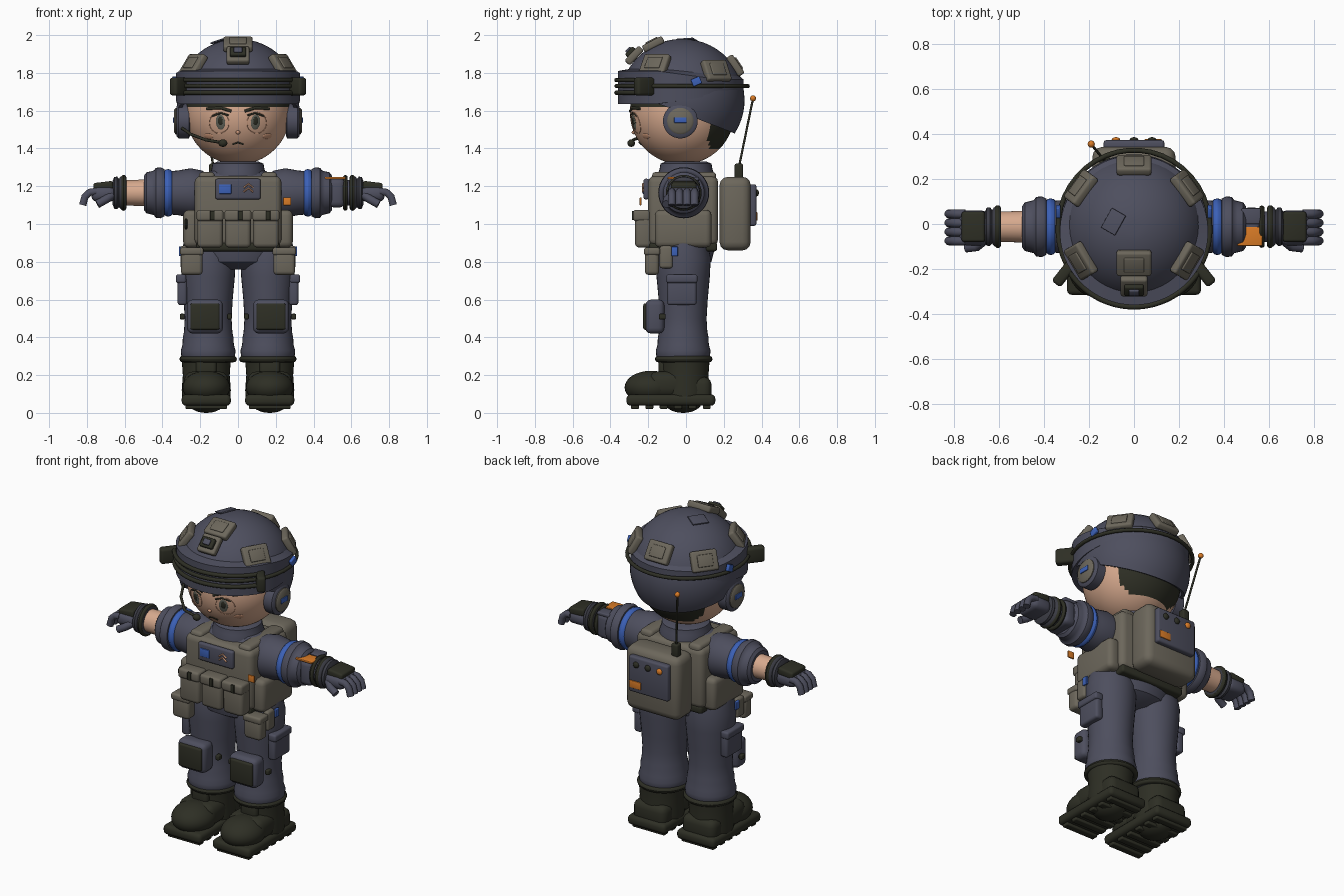
import bpy, bmesh, math
from mathutils import Vector, Matrix, Euler

if "Cube" in bpy.data.objects:
    bpy.data.objects.remove(bpy.data.objects["Cube"])

COLOURS = {"navy": (.075, .077, .112), "tan": (.15, .135, .105), "dark": (.027, .028, .018),
           "skin": (.68, .40, .27), "blue": (.045, .12, .48), "orange": (.70, .20, .02),
           "iris": (.12, .125, .10), "blush": (.60, .31, .19), "charcoal": (.045, .046, .06)}
M = {}
for n, c in COLOURS.items():
    m = M[n] = bpy.data.materials.new(n)
    m.use_nodes = True
    m.diffuse_color = (*c, 1)
    bsdf = m.node_tree.nodes["Principled BSDF"]
    bsdf.inputs["Base Color"].default_value = (*c, 1)
    bsdf.inputs["Roughness"].default_value = .8
parts = []


def finish(bm, name, mat, place=None):
    bmesh.ops.recalc_face_normals(bm, faces=bm.faces)
    if place:
        bm.transform(place)
    me = bpy.data.meshes.new(name)
    bm.to_mesh(me)
    bm.free()
    ob = bpy.data.objects.new(name, me)
    bpy.context.collection.objects.link(ob)
    me.materials.append(M[mat])
    parts.append(ob)
    return ob


def box(name, at, size, mat, bevel=.015, rot=None):
    bm = bmesh.new()
    bmesh.ops.create_cube(bm, size=1)
    bm.transform(Matrix.Diagonal((*size, 1)))
    bevel = min(bevel, min(size) * .45)
    bmesh.ops.bevel(bm, geom=bm.edges[:], offset=bevel, segments=3, profile=.5, affect='EDGES')
    r = rot.to_matrix().to_4x4() if rot else Matrix()
    return finish(bm, name, mat, Matrix.Translation(at) @ r)


def ball(name, at, size, mat, rot=None, seg=32):
    bm = bmesh.new()
    bmesh.ops.create_uvsphere(bm, u_segments=seg, v_segments=seg // 2, radius=1)
    bm.transform(Matrix.Diagonal((*size, 1)))
    r = rot.to_matrix().to_4x4() if rot else Matrix()
    return finish(bm, name, mat, Matrix.Translation(at) @ r)


def lathe(name, profile, at, mat, axis='Z', flip=1, scale=(1, 1), seg=36):
    """Turn (height, radius) pairs round an axis through the point at."""
    bm = bmesh.new()
    rings = []
    for h, r in profile:
        ring = []
        for i in range(seg):
            a = math.tau * i / seg
            u, v = r * scale[0] * math.cos(a), r * scale[1] * math.sin(a)
            ring.append(bm.verts.new((u, v, h) if axis == 'Z' else (h * flip, u, v)))
        rings.append(ring)
    for a, b in zip(rings, rings[1:]):
        for i in range(seg):
            bm.faces.new((a[i - 1], a[i], b[i], b[i - 1]))
    bm.faces.new(rings[0])
    bm.faces.new(rings[-1])
    return finish(bm, name, mat, Matrix.Translation(at))


def ring(name, at, R, r, mat, axis='Z', scale=(1, 1)):
    steps = [math.tau * i / 12 for i in range(13)]
    return lathe(name, [(r * math.sin(a), R + r * math.cos(a)) for a in steps], at, mat, axis, 1, scale)


def tube(name, pts, r, mat, cyclic=False):
    cu = bpy.data.curves.new(name, 'CURVE')
    cu.dimensions = '3D'
    cu.bevel_depth, cu.bevel_resolution, cu.use_fill_caps = r, 3, True
    sp = cu.splines.new('POLY')
    sp.points.add(len(pts) - 1)
    for p, q in zip(sp.points, pts):
        p.co = (*q, 1)
    sp.use_cyclic_u = cyclic
    ob = bpy.data.objects.new(name, cu)
    bpy.context.collection.objects.link(ob)
    cu.materials.append(M[mat])
    parts.append(ob)


# Head with hair coloured by position
HC, HR = Vector((0, -.02, 1.592)), .277
head = ball("head", HC, (HR, HR, HR), "skin", seg=64)
head.data.materials.append(M["dark"])
for p in head.data.polygons:
    c = p.center
    p.material_index = int((c.y > .12 and c.z > 1.39) or c.z > 1.61)


def on_face(x, z, lift=0):
    d = Vector((x, 0, z)) - HC
    y = HC.y - math.sqrt(HR * HR - x * x - d.z * d.z)
    n = (Vector((x, y, z)) - HC).normalized()
    return Vector((x, y, z)) + n * lift, n.to_track_quat('Z', 'Y')


def decal(name, x, z, w, h, mat, lift=0):
    p, q = on_face(x, z, lift)
    ball(name, p, (w, h, .004), mat, q, 20)


for s in (-1, 1):
    decal("iris", .093 * s, 1.54, .026, .042, "iris")
    decal("pupil", .093 * s, 1.545, .014, .022, "dark", .003)
    decal("cheek", .155 * s, 1.465, .03, .016, "blush")
    tube("upper_lash", [on_face(x * s, z)[0] for x, z in ((.05, 1.575), (.09, 1.588), (.135, 1.572))], .005, "dark")
    tube("brow", [on_face(x * s, z)[0] for x, z in ((.035, 1.597), (.09, 1.615), (.165, 1.61))], .008, "dark")
    tube("eye_outline", [on_face((.1 + .052 * math.cos(a / 4)) * s, 1.535 + .055 * math.sin(a / 4))[0]
                         for a in range(25)], .002, "blush", True)
tube("mouth", [on_face(x, z)[0] for x, z in ((-.028, 1.422), (0, 1.432), (.028, 1.422))], .005, "dark")
ball("nose", on_face(0, 1.485)[0], (.012, .012, .01), "blush")

# Helmet shell with a bottom edge that slopes down to the back
EC, ER = Vector((0, -.02, 1.655)), Vector((.325, .33, .325))
bm = bmesh.new()
grid = []
for i in range(64):
    a, t = math.tau * i / 64, 1.7
    for k in range(6):
        y = EC.y + ER.y * math.sin(t) * math.sin(a)
        t = math.acos((min(1.635, 1.58 - .39 * y) - EC.z) / ER.z)
    row = []
    for j in range(1, 19):
        u = t * j / 18
        row.append(bm.verts.new(EC + Vector((ER.x * math.sin(u) * math.cos(a),
                                             ER.y * math.sin(u) * math.sin(a), ER.z * math.cos(u)))))
    grid.append(row)
for i in range(64):
    for a, b, c, d in zip(grid[i - 1], grid[i], grid[i][1:], grid[i - 1][1:]):
        bm.faces.new((a, b, c, d))
bm.faces.new([r[0] for r in grid])
shell = finish(bm, "helmet_shell", "navy")
sol = shell.modifiers.new("thickness", 'SOLIDIFY')
sol.thickness, sol.offset = .02, -1

# Raised helmet band, thick at the front and flush at the back
bm = bmesh.new()
rows = []
for i in range(64):
    a = math.tau * i / 64
    f = min(1, max(0, .6 - math.sin(a)))
    out = .985 + .045 * f
    sect = ((.96, 1.635 + .05 * (1 - f)), (out, 1.635 + .05 * (1 - f)), (out, 1.765 + .045 * f), (.86, 1.80 + .02 * f))
    rows.append([bm.verts.new((ER.x * k * math.cos(a), EC.y + ER.y * k * math.sin(a), z)) for k, z in sect])
for i in range(64):
    for j in range(3):
        bm.faces.new((rows[i - 1][j], rows[i][j], rows[i][j + 1], rows[i - 1][j + 1]))
finish(bm, "helmet_band", "navy")


def arc(lo, hi, z, rx, ry, n=40):
    return [(rx * math.sin(math.radians(lo + (hi - lo) * i / n)),
             -.02 - ry * math.cos(math.radians(lo + (hi - lo) * i / n)), z) for i in range(n + 1)]


# Goggle frame and strap
tube("goggle_strap", arc(0, 351, 1.73, .338, .348), .011, "dark", True)
for z in (1.695, 1.762):
    tube("goggle_rail", arc(-60, 60, z, .345, .348), .012, "dark")
for s in (-1, 1):
    box("goggle_end", (.31 * s, -.22, 1.728), (.05, .12, .095), "dark", .015, Euler((0, 0, -.9 * s + math.pi / 2 * s)))
    box("helmet_clip", (.337 * s, .055, 1.755), (.02, .05, .04), "blue", .005, Euler((.4, 0, 0)))
    # Ear cups
    lathe("ear_cup", [(.255, .08), (.26, .092), (.315, .092), (.325, .08)], (0, -.03, 1.545), "navy", 'X', s)
    lathe("ear_cup_cap", [(.31, .07), (.33, .07), (.338, .06)], (0, -.03, 1.545), "tan", 'X', s)
    box("ear_cup_tag", (.339 * s, -.03, 1.55), (.008, .065, .03), "blue", .003)


def on_helmet(x, y, lift=0):
    z = ER.z * math.sqrt(1 - (x / ER.x) ** 2 - ((y - EC.y) / ER.y) ** 2)
    n = Vector((x / ER.x ** 2, (y - EC.y) / ER.y ** 2, z / ER.z ** 2)).normalized()
    return Vector((x, y, EC.z + z)) + n * lift, n.to_track_quat('Z', 'Y')


# Helmet pads, front mount and top patch
for x, y in ((0, -.17), (-.23, -.16), (.23, -.16), (0, .255), (-.23, .155), (.23, .155)):
    rot = Matrix.Rotation(math.atan2(y, x) - math.pi / 2, 3, 'Z')
    p, q = on_helmet(x, y)
    n = q @ Vector((0, 0, 1))
    side = Vector((0, 0, 1)).cross(n).normalized()
    q = Matrix((side, n.cross(side), n)).transposed().to_quaternion()
    box("helmet_pad", p + n * .008, (.155, .12, .04), "tan", .012, q)
    box("helmet_pad_top", p + n * .028, (.09, .07, .014), "tan", .005, q)
p, q = on_helmet(0, -.26, .02)
box("helmet_mount", p, (.12, .11, .04), "tan", .012, q)
box("mount_socket", p + q @ Vector((0, 0, .025)), (.085, .06, .03), "dark", .008, q)
box("mount_latch", p + q @ Vector((0, 0, .04)), (.045, .035, .02), "navy", .005, q)
p, q = on_helmet(-.09, .01, .004)
box("top_patch", p, (.10, .075, .009), "navy", .003, q @ Euler((0, 0, -.2)).to_quaternion())

# Headset microphone
tube("mic_boom", [(-.30, -.1, 1.51), (-.25, -.2, 1.475), (-.17, -.28, 1.445), (-.08, -.29, 1.43)], .008, "dark")
ball("mic_tip", (-.08, -.29, 1.428), (.024, .02, .02), "dark", seg=16)

# Neck and torso
lathe("collar", [(1.2, .15), (1.26, .15), (1.29, .14), (1.32, .135), (1.33, .11)], (0, 0, 0), "navy")
lathe("torso", [(.76, .12), (.80, .22), (.88, .25), (1.1, .25), (1.22, .23), (1.28, .15)], (0, -.015, 0), "navy", scale=(1, .68))
box("vest", (0, -.015, 1.07), (.46, .37, .37), "tan", .035)
box("belt", (0, -.015, .88), (.44, .36, .05), "dark", .015)
box("name_panel", (0, -.21, 1.185), (.24, .03, .11), "navy", .012)
box("blue_patch", (-.068, -.227, 1.185), (.065, .008, .05), "blue", .003)
for z in (1.17, 1.192):
    tube("rank_chevron", [(.03, -.228, z), (.055, -.228, z + .02), (.08, -.228, z)], .005, "blush")
box("orange_tag", (.26, -.24, 1.12), (.042, .01, .042), "orange", .003)
for x in (-.148, 0, .148):
    box("magazine_pouch", (x, -.225, .97), (.135, .09, .19), "tan", .022)
    box("pouch_flap", (x, -.235, 1.045), (.142, .09, .06), "tan", .015)
    box("pouch_strap", (x + .012, -.281, 1.045), (.024, .012, .05), "dark", .004)
ring("carabiner", (-.275, -.16, 1.0), .022, .007, "dark", 'X')

# Backpack, radio and antenna
box("backpack", (0, .26, 1.055), (.37, .165, .39), "tan", .045)
box("radio_panel", (0, .35, 1.1), (.27, .045, .22), "navy", .012)
for x, c in ((.08, "dark"), (0, "dark"), (-.08, "orange")):
    ball("radio_knob", (x, .374, 1.165), (.019, .012, .019), c, seg=16)
box("radio_label", (.085, .373, 1.04), (.075, .009, .045), "orange", .003)
box("antenna_base", (-.13, .28, 1.28), (.045, .045, .08), "dark", .01)
tube("antenna", [(-.13, .28, 1.3), (-.19, .355, 1.665)], .006, "dark")
ball("antenna_tip", (-.19, .355, 1.665), (.016, .016, .016), "orange", seg=16)

AY, AZ = -.012, 1.165
for s in (-1, 1):
    # Vest sides and hips
    box("shoulder_strap", (.165 * s, -.01, 1.245), (.085, .34, .06), "tan", .02)
    box("vest_side", (.245 * s, -.015, .975), (.09, .30, .2), "tan", .03)
    box("hip_pouch", (.245 * s, -.18, .795), (.115, .075, .13), "tan", .02)
    box("hip_pouch_flap", (.245 * s, -.18, .855), (.125, .085, .04), "tan", .012)
    box("side_pouch", (.285 * s, -.105, .825), (.04, .07, .12), "tan", .015)
    box("blue_tab", (.306 * s, -.06, .855), (.015, .035, .05), "blue", .004)

    # Arms
    arm = (0, AY, AZ)
    lathe("sleeve", [(.15, .09), (.19, .118), (.25, .13), (.32, .118), (.39, .112)], arm, "navy", 'X', s)
    ring("arm_band", (.37 * s, AY, AZ), .1, .026, "blue", 'X')
    lathe("sleeve_roll", [(.385, .1), (.39, .125), (.41, .135), (.435, .132), (.445, .118), (.46, .114),
                          (.485, .108), (.498, .09), (.495, .06)], arm, "navy", 'X', s)
    lathe("forearm", [(.45, .072), (.62, .066)], arm, "skin" if s < 0 else "navy", 'X', s)
    lathe("glove_cuff", [(.59, .07), (.592, .085), (.605, .092), (.622, .086), (.63, .075), (.64, .086),
                         (.655, .084), (.665, .06)], arm, "charcoal", 'X', s)
    ring("cuff_strap", (.605 * s, AY, AZ), .081, .014, "dark", 'X')

    # Hands
    box("palm", (.712 * s, AY - .005, 1.158), (.13, .155, .08), "navy", .032)
    box("hand_plate", (.713 * s, AY, 1.2), (.105, .135, .045), "dark", .012, Euler((0, .12 * s, 0)))
    for i in range(4):
        y = AY - .063 + .04 * i
        tube("finger", [(.75 * s, y, 1.172), (.785 * s, y, 1.168), (.81 * s, y, 1.145), (.822 * s, y, 1.10)], .0205, "navy")
    tube("thumb", [(.67 * s, -.075, 1.15), (.70 * s, -.1, 1.13), (.745 * s, -.105, 1.105)], .022, "navy")

    # Legs
    leg = (.158 * s, -.015, 0)
    lathe("leg", [(.27, .13), (.30, .142), (.33, .145), (.36, .136), (.40, .134), (.43, .128), (.50, .124), (.6, .13),
                  (.72, .141), (.82, .146), (.9, .13)], leg, "navy")
    box("knee_pad", (.175 * s, -.165, .51), (.19, .1, .18), "navy", .03)
    box("knee_plate", (.175 * s, -.214, .51), (.155, .025, .14), "dark", .012)
    for x in (.045, .295):
        box("knee_buckle", (x * s, -.125, .51), (.025, .035, .03), "dark", .006)
    box("cargo_pocket", (.295 * s, -.022, .645), (.05, .155, .15), "navy", .015)
    box("cargo_flap", (.302 * s, -.022, .71), (.055, .165, .045), "navy", .012)

    # Boots
    ring("boot_collar", (.158 * s, -.012, .285), .135, .017, "dark")
    lathe("boot_shaft", [(.06, .125), (.12, .13), (.2, .124), (.28, .13)], (.168 * s, -.005, 0), "dark")
    ball("boot_toe", (.168 * s, -.185, .135), (.126, .14, .088), "dark")
    box("boot_instep", (.168 * s, -.1, .15), (.235, .2, .14), "dark", .05)
    box("boot_tongue", (.168 * s, -.115, .235), (.11, .06, .1), "dark", .02)
    box("boot_heel", (.168 * s, .07, .12), (.225, .13, .14), "dark", .04)
    box("boot_sole", (.168 * s, -.08, .068), (.26, .47, .06), "dark", .022)
    for i in range(6):
        box("sole_tread", (.168 * s, -.27 + .076 * i, .036), (.22, .042, .03), "dark", .006)
    ball("sole_pivot", (.168 * s, -.015, .06), (.1, .1, .06), "dark")

# Wrist computer on the left forearm
box("wrist_computer", (.522, AY, AZ), (.09, .17, .155), "navy", .03)
box("wrist_screen", (.515, -.055, 1.243), (.11, .085, .012), "orange", .004)
box("wrist_pad", (.52, .035, 1.24), (.085, .07, .02), "navy", .006)
for x in (.478, .568):
    ring("wrist_strap", (x, AY, AZ), .082, .012, "dark", 'X')

# Mesh conversion and shading
bpy.ops.object.select_all(action='DESELECT')
for ob in parts:
    ob.select_set(True)
bpy.context.view_layer.objects.active = parts[0]
bpy.ops.object.convert(target='MESH')
bpy.ops.object.shade_smooth_by_angle(angle=math.radians(40))
